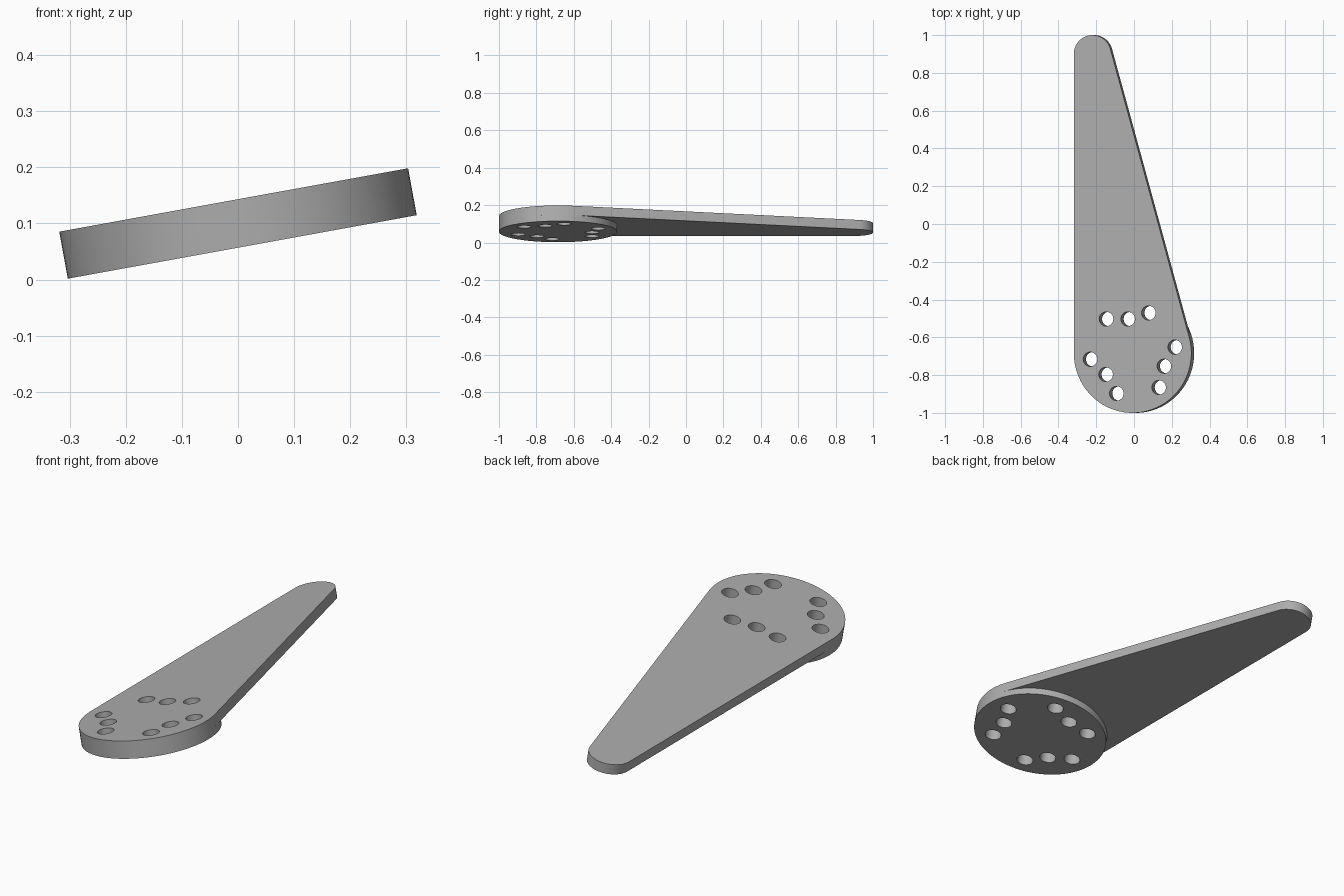
import bpy
import bmesh
from math import cos, sin, radians, pi
from mathutils import Matrix, Vector

cube = bpy.data.objects.get("Cube")
if cube:
    bpy.data.objects.remove(cube, do_unlink=True)

HUB = Vector((0, -0.684))
HUB_R = 0.316
TIP_R = 0.1
TIP = Vector((TIP_R - HUB_R, 1 - TIP_R))
TOP, STEP, BOTTOM = 0.0425, -0.0085, -0.0425
TILT = Matrix.Translation((0, 0, 0.1)) @ Matrix.Rotation(radians(-10.3), 4, "Y")

grey = bpy.data.materials.new("plain grey")
grey.use_nodes = True
colour = (0.42, 0.42, 0.42, 1)
grey.diffuse_color = colour
grey.node_tree.nodes["Principled BSDF"].inputs["Base Color"].default_value = colour


def arc(centre, radius, start, end, steps):
    """Points on an arc, angles in radians, both ends included."""
    return [centre + radius * Vector((cos(a), sin(a)))
            for a in (start + (end - start) * i / steps for i in range(steps + 1))]


def circle(centre, radius, steps):
    return arc(centre, radius, 0, 2 * pi, steps)[:-1]


def plate(name, loops, low, high):
    """Flat plate from an outline and hole loops, tilted into place."""
    curve = bpy.data.curves.new(name, "CURVE")
    curve.dimensions = "2D"
    curve.fill_mode = "BOTH"
    curve.extrude = (high - low) / 2
    for loop in loops:
        spline = curve.splines.new("POLY")
        spline.points.add(len(loop) - 1)
        for point, co in zip(spline.points, loop):
            point.co = (co.x, co.y, 0, 1)
        spline.use_cyclic_u = True
    helper = bpy.data.objects.new(name + "_outline", curve)
    bpy.context.collection.objects.link(helper)
    bpy.context.view_layer.update()
    evaluated = helper.evaluated_get(bpy.context.evaluated_depsgraph_get())
    mesh = bpy.data.meshes.new_from_object(evaluated)
    bpy.data.objects.remove(helper, do_unlink=True)

    bm = bmesh.new()
    bm.from_mesh(mesh)
    bmesh.ops.remove_doubles(bm, verts=bm.verts, dist=0.00001)
    bmesh.ops.recalc_face_normals(bm, faces=bm.faces)
    bm.transform(TILT @ Matrix.Translation((0, 0, (low + high) / 2)))
    bm.to_mesh(mesh)
    bm.free()
    mesh.materials.clear()
    mesh.materials.append(grey)
    obj = bpy.data.objects.new(name, mesh)
    bpy.context.collection.objects.link(obj)
    bpy.ops.object.select_all(action="DESELECT")
    obj.select_set(True)
    bpy.context.view_layer.objects.active = obj
    bpy.ops.object.shade_smooth_by_angle(angle=radians(30))
    return obj


# Three groups of three bolt holes around the hub
holes = []
for turn in (98, 218, 338):
    for offset, reach in ((-30, 0.23), (0, 0.183), (30, 0.23)):
        a = radians(turn + offset)
        holes.append(circle(HUB + reach * Vector((cos(a), sin(a))), 0.038, 32))

# Tapered arm: straight left side, slanted right side tangent to both ends
axis = TIP - HUB
slant = 2 * (math_angle := Vector((0, 1)).angle(axis))
outline = (arc(HUB, HUB_R, pi, 2 * pi + slant, 56)
           + arc(TIP, TIP_R, slant, pi, 40))
plate("arm", [outline] + holes, STEP, TOP)

# Round hub boss under the wide end
plate("hub_boss", [circle(HUB, HUB_R, 96)] + holes, BOTTOM, STEP)
